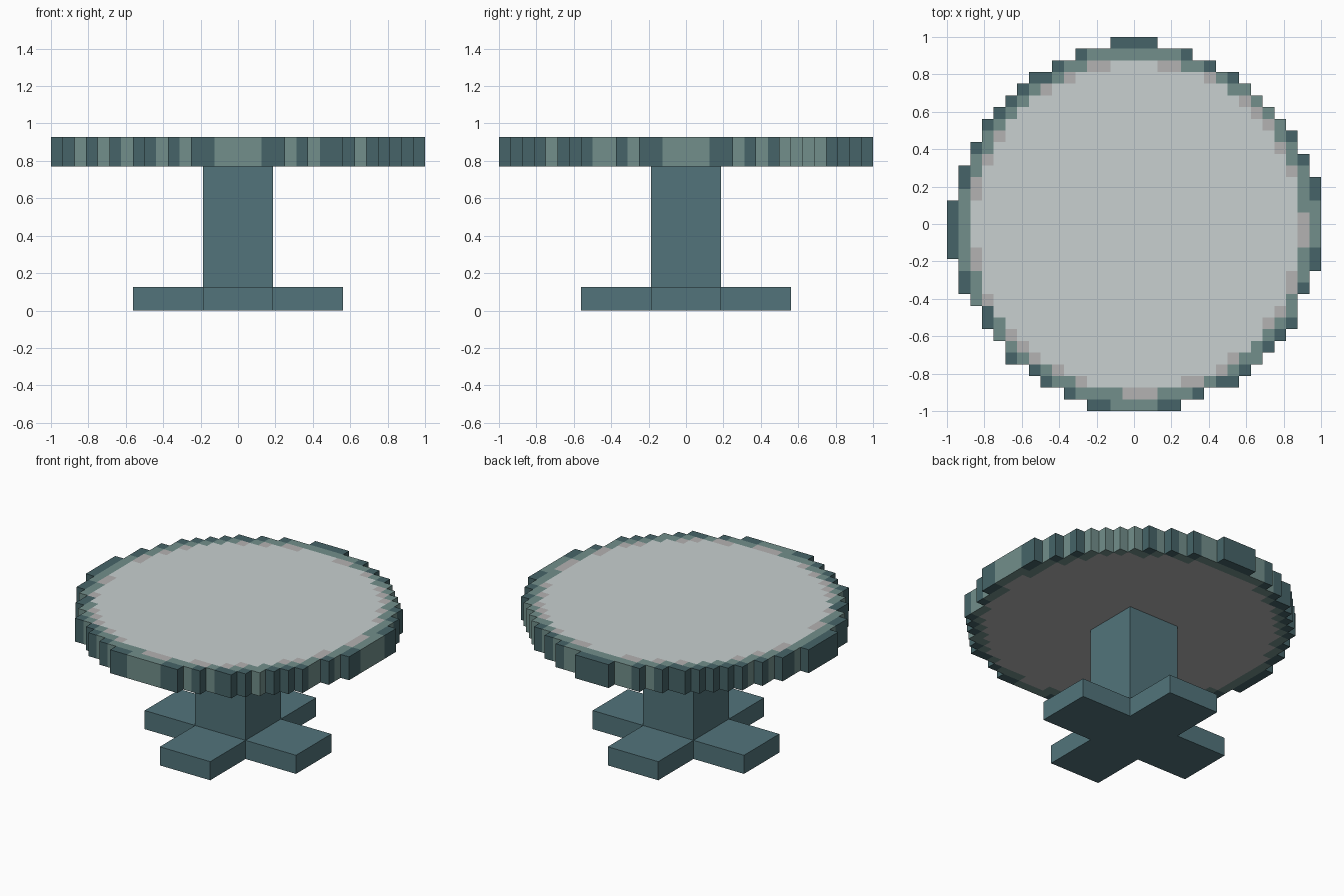
import bpy, bmesh, math

if "Cube" in bpy.data.objects:
    bpy.data.objects.remove(bpy.data.objects["Cube"])

U = 1 / 16  # one block


def material(name, hexcol):
    def lin(c):
        c /= 255
        return c / 12.92 if c <= 0.04045 else ((c + 0.055) / 1.055) ** 2.4
    m = bpy.data.materials.new(name)
    m.diffuse_color = (*[lin(int(hexcol[i:i + 2], 16)) for i in (0, 2, 4)], 1)
    m.use_nodes = True
    m.node_tree.nodes["Principled BSDF"].inputs["Base Color"].default_value = m.diffuse_color
    return m


dark = material("dark_rim", "466468")
mid = material("mid_rim", "728F8B")
warm = material("warm_grey", "B4B2B2")
pale = material("pale_top", "C8D0D0")
stone = material("base_teal", "52747B")


def finish(name, bm, mats):
    bmesh.ops.recalc_face_normals(bm, faces=bm.faces)
    me = bpy.data.meshes.new(name)
    bm.to_mesh(me)
    bm.free()
    for m in mats:
        me.materials.append(m)
    ob = bpy.data.objects.new(name, me)
    bpy.context.collection.objects.link(ob)
    return ob


def extrude_up(bm, height):
    new = bmesh.ops.extrude_face_region(bm, geom=bm.faces[:], use_keep_orig=True)["geom"]
    verts = [v for v in new if isinstance(v, bmesh.types.BMVert)]
    bmesh.ops.translate(bm, verts=verts, vec=(0, 0, height))


# Tabletop outline in blocks, back row to front row
left = [2, 5, 7, 9, 10, 11, 12, 13, 13, 14, 14, 15, 15, 15, 16, 16,
        16, 16, 16, 15, 15, 15, 14, 13, 13, 12, 11, 11, 9, 8, 6, 4]
right = [2, 5, 7, 9, 10, 11, 12, 13, 14, 14, 15, 15, 16, 16, 16, 16,
         16, 16, 16, 16, 15, 15, 14, 14, 14, 13, 12, 11, 10, 9, 6, 4]
# Blocks of dark rim at each row end
dark_l = [2, 1, 1, 2, 1, 1, 1, 1, 0, 1, 0, 1, 1, 0, 1, 1,
          1, 1, 1, 0, 1, 1, 0, 1, 1, 0, 0, 1, 1, 1, 1, 2]
dark_r = [2, 1, 1, 1, 0, 0, 0, 0, 1, 0, 1, 0, 1, 1, 0, 0,
          0, 0, 1, 1, 0, 1, 0, 0, 1, 1, 1, 0, 1, 2, 1, 2]

bm = bmesh.new()
corners = {}
Z0, Z1 = 0.77, 0.927


def corner(i, j):
    if (i, j) not in corners:
        corners[i, j] = bm.verts.new((i * U, j * U, Z0))
    return corners[i, j]


for row in range(32):
    j = 15 - row
    for i in range(-left[row], right[row]):
        f = bm.faces.new([corner(i, j), corner(i + 1, j), corner(i + 1, j + 1), corner(i, j + 1)])
        r = math.hypot(i + 0.25, j + 0.75)
        if i < dark_l[row] - left[row] or i >= right[row] - dark_r[row]:
            f.material_index = 0
        else:
            f.material_index = 3 if r < 13.87 else 2 if r < 14.35 else 1
extrude_up(bm, Z1 - Z0)
for f in bm.faces:  # underside centre is warm grey
    if f.material_index == 3 and f.calc_center_median().z < Z0 + 0.01:
        f.material_index = 2
finish("tabletop", bm, [dark, mid, warm, pale])

# Cross-shaped foot
a, b = 3 * U, 9 * U
quarter = [(b, -a), (b, a), (a, a)]
bm = bmesh.new()
pts = []
for k in range(4):
    c, s = round(math.cos(k * math.pi / 2)), round(math.sin(k * math.pi / 2))
    pts += [(x * c - y * s, x * s + y * c, 0) for x, y in quarter]
bm.faces.new([bm.verts.new(p) for p in pts])
extrude_up(bm, 2 * U)
finish("cross_foot", bm, [stone])

# Square pedestal column
bm = bmesh.new()
bm.faces.new([bm.verts.new((x, y, 2 * U)) for x, y in ((-a, -a), (a, -a), (a, a), (-a, a))])
extrude_up(bm, Z0 - 2 * U)
finish("column", bm, [stone])
